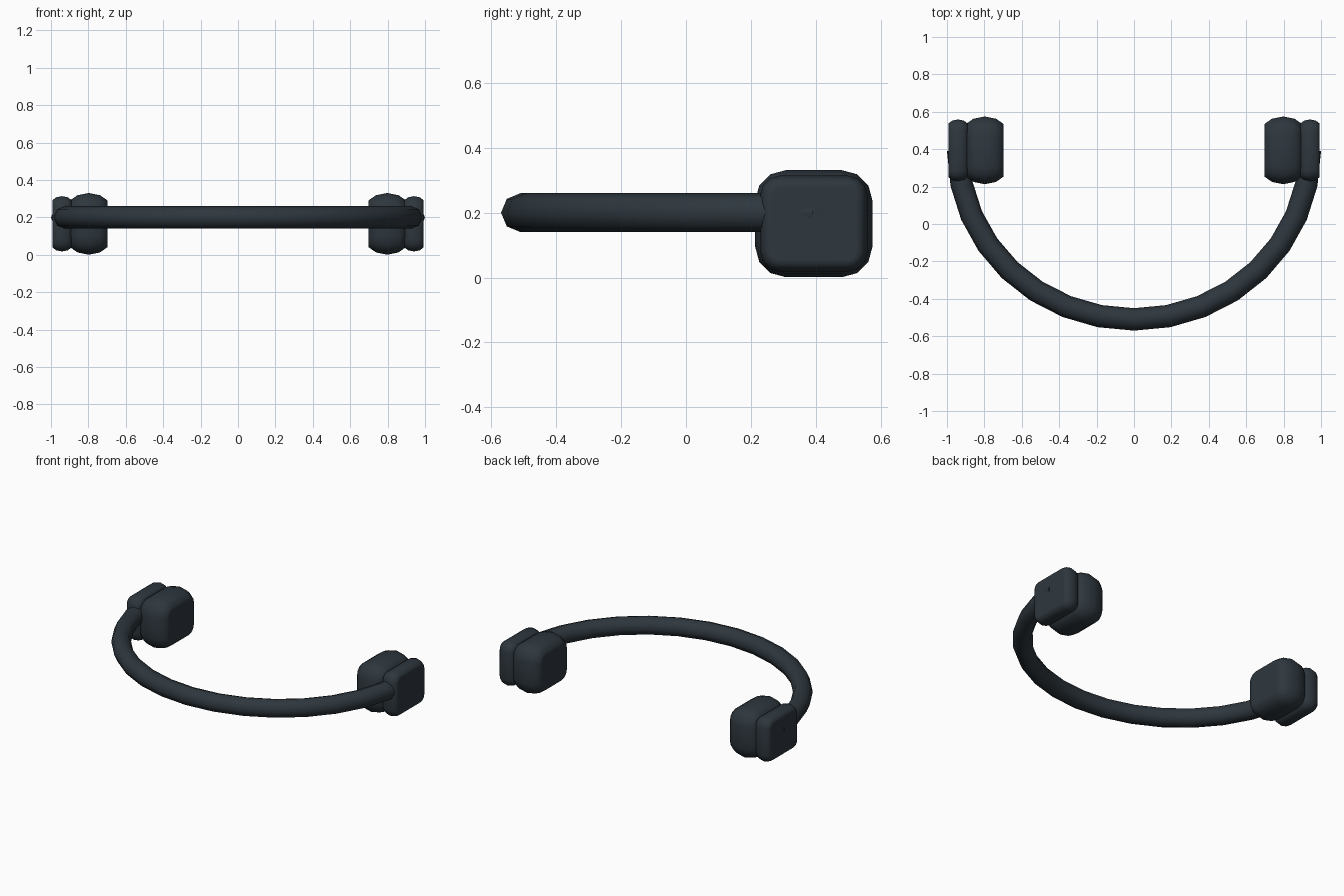
import bpy, bmesh
from math import pi, sin, cos, radians
from mathutils import Vector

cube = bpy.data.objects.get("Cube")
if cube:
    bpy.data.objects.remove(cube, do_unlink=True)

slate = bpy.data.materials.new("dark slate")
slate.use_nodes = True
color = (0.027, 0.038, 0.048, 1)
slate.diffuse_color = color
shader = slate.node_tree.nodes["Principled BSDF"]
shader.inputs["Base Color"].default_value = color
shader.inputs["Roughness"].default_value = 0.6


def loft(name, rings, angle):
    """Skin a list of equal rings and cap both ends."""
    bm = bmesh.new()
    rows = [[bm.verts.new(p) for p in ring] for ring in rings]
    for a, b in zip(rows, rows[1:]):
        for i in range(len(a)):
            j = (i + 1) % len(a)
            bm.faces.new((a[i], a[j], b[j], b[i]))
    bm.faces.new(rows[0])
    bm.faces.new(rows[-1])
    bmesh.ops.recalc_face_normals(bm, faces=bm.faces)
    mesh = bpy.data.meshes.new(name)
    bm.to_mesh(mesh)
    bm.free()
    mesh.materials.append(slate)
    obj = bpy.data.objects.new(name, mesh)
    bpy.context.collection.objects.link(obj)
    bpy.ops.object.select_all(action="DESELECT")
    obj.select_set(True)
    bpy.context.view_layer.objects.active = obj
    bpy.ops.object.shade_smooth_by_angle(angle=radians(angle))
    return obj


def rounded_outline(x, cy, cz, hy, hz, radius, steps=3):
    """Rounded rectangle in the plane at x."""
    points = []
    for k, (sy, sz) in enumerate(((1, 1), (-1, 1), (-1, -1), (1, -1))):
        for i in range(steps + 1):
            a = (k + i / steps) * pi / 2
            points.append((x, cy + sy * (hy - radius) + radius * cos(a),
                           cz + sz * (hz - radius) + radius * sin(a)))
    return points


def cushion(name, cx, cy, cz, hx, hy, hz, radius, soft):
    """Pillow-edged block: position across x, share of the soft inset."""
    profile = [(-1, 1.7), (-1, 1), (-0.6, 0.3), (0, 0),
               (0.6, 0.3), (1, 1), (1, 1.7)]
    rings = [rounded_outline(cx + t * hx, cy, cz, hy - s * soft, hz - s * soft,
                             max(radius - s * soft, 0.015))
             for t, s in profile]
    return loft(name, rings, 60)


# Headband: half-ring tube with eight sides
segments, sides, thickness = 16, 8, 0.06
rings = []
for i in range(segments + 1):
    a = pi + pi * i / segments
    centre = Vector((0.94 * cos(a), 0.39 + 0.9 * sin(a), 0.2))
    out = Vector((cos(a), sin(a), 0))
    rings.append([centre + thickness * (out * cos(2 * pi * k / sides)
                  + Vector((0, 0, sin(2 * pi * k / sides))))
                  for k in range(sides)])
loft("headband", rings, 60)

# Ear pads and outer shells on both sides
for side, s in (("left", 1), ("right", -1)):
    cushion(side + "_ear_pad", s * 0.798, 0.394, 0.166, 0.1, 0.181, 0.165, 0.095, 0.04)
    cushion(side + "_ear_shell", s * 0.941, 0.394, 0.166, 0.052, 0.165, 0.148, 0.06, 0.022)
